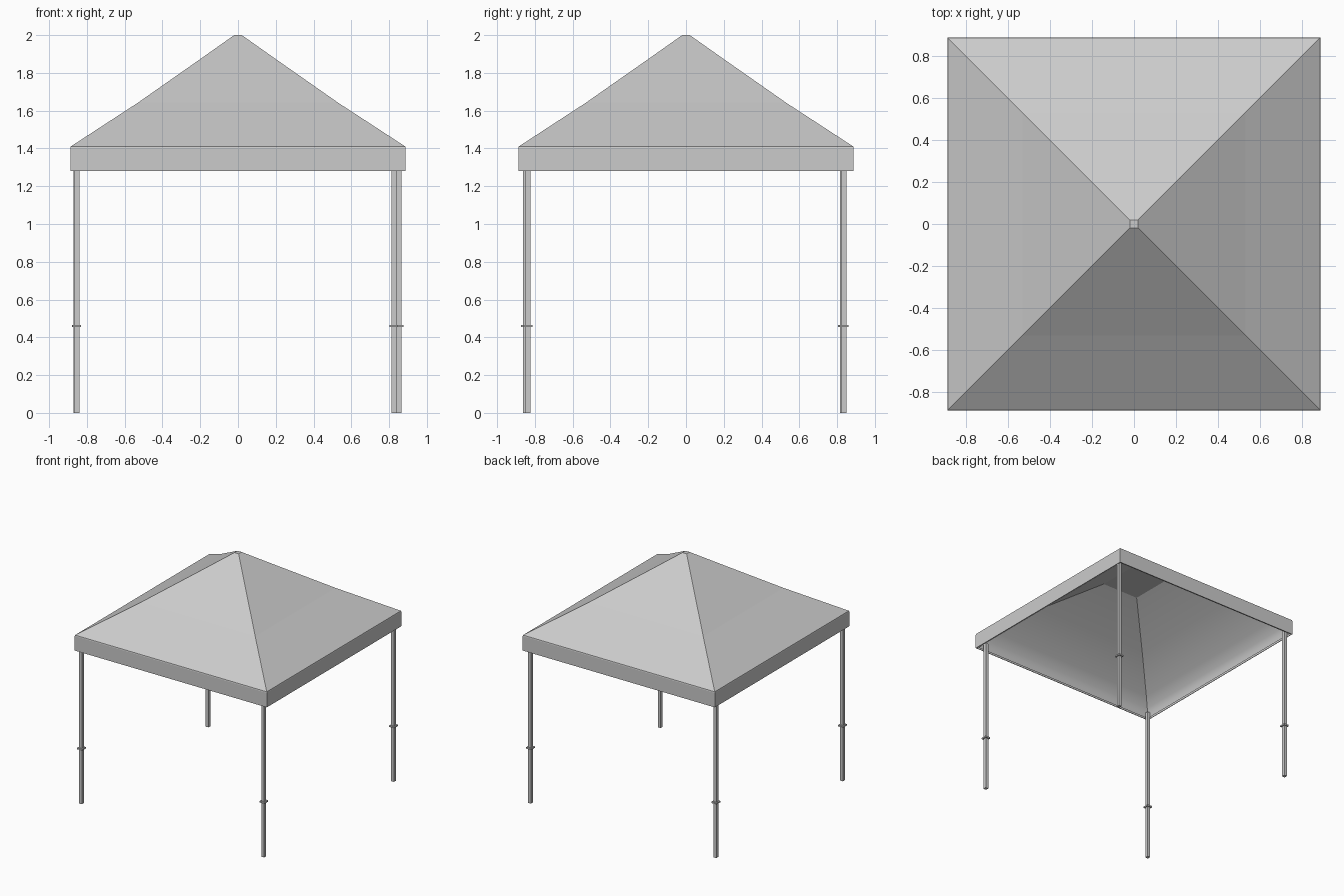
import bpy, bmesh, math
from mathutils import Vector

cube = bpy.data.objects.get("Cube")
if cube:
    bpy.data.objects.remove(cube)

grey = bpy.data.materials.new("light grey")
grey.use_nodes = True
grey.diffuse_color = (0.6, 0.6, 0.6, 1)
grey.node_tree.nodes["Principled BSDF"].inputs["Base Color"].default_value = (0.6, 0.6, 0.6, 1)


def finish(name, bm):
    mesh = bpy.data.meshes.new(name)
    bm.to_mesh(mesh)
    bm.free()
    obj = bpy.data.objects.new(name, mesh)
    obj.data.materials.append(grey)
    bpy.context.collection.objects.link(obj)
    return obj


def square_rings(name, profile, inward=False):
    """Stack square rings given as (half width, height), skin them and cap the top."""
    bm = bmesh.new()
    rings = [[bm.verts.new((sx * r, sy * r, z))
              for sx, sy in ((-1, -1), (1, -1), (1, 1), (-1, 1))] for r, z in profile]
    for low, high in zip(rings, rings[1:]):
        for i in range(4):
            j = (i + 1) % 4
            bm.faces.new((low[i], low[j], high[j], high[i]))
    bm.faces.new(rings[-1])
    if inward:
        bmesh.ops.reverse_faces(bm, faces=bm.faces)
    return finish(name, bm)


def box(name, centre, size):
    bm = bmesh.new()
    bmesh.ops.create_cube(bm, size=1)
    for v in bm.verts:
        v.co = Vector(centre) + v.co * Vector(size)
    return finish(name, bm)


# Fabric canopy: hanging valance, hem and gently sagging pyramid roof
canopy = square_rings("canopy", [(0.888, 1.281), (0.888, 1.402), (0.886, 1.41),
                                 (0.53, 1.642), (0.2, 1.873), (0.02, 2.0)])
fabric = canopy.modifiers.new("fabric thickness", "SOLIDIFY")
fabric.thickness = 0.006
fabric.offset = -1

# Smooth inner lining that curves up from the valance to a small flat ceiling
lining = square_rings("lining", [(0.872, 1.285), (0.868, 1.32), (0.85, 1.36), (0.79, 1.425),
                                 (0.53, 1.61), (0.17, 1.815)], inward=True)
bpy.ops.object.select_all(action="DESELECT")
lining.select_set(True)
bpy.context.view_layer.objects.active = lining
bpy.ops.object.shade_smooth_by_angle(angle=math.radians(25))

# Legs stand slightly out of square, each with a height-adjustment collar
legs = {"front_right": (-0.853, -0.848), "front_left": (0.825, -0.838),
        "back_right": (-0.857, 0.829), "back_left": (0.853, 0.835)}
for corner, (x, y) in legs.items():
    box(corner + "_leg", (x, y, 0.66), (0.026, 0.028, 1.32))
    box(corner + "_collar", (x, y, 0.46), (0.046, 0.05, 0.012))
